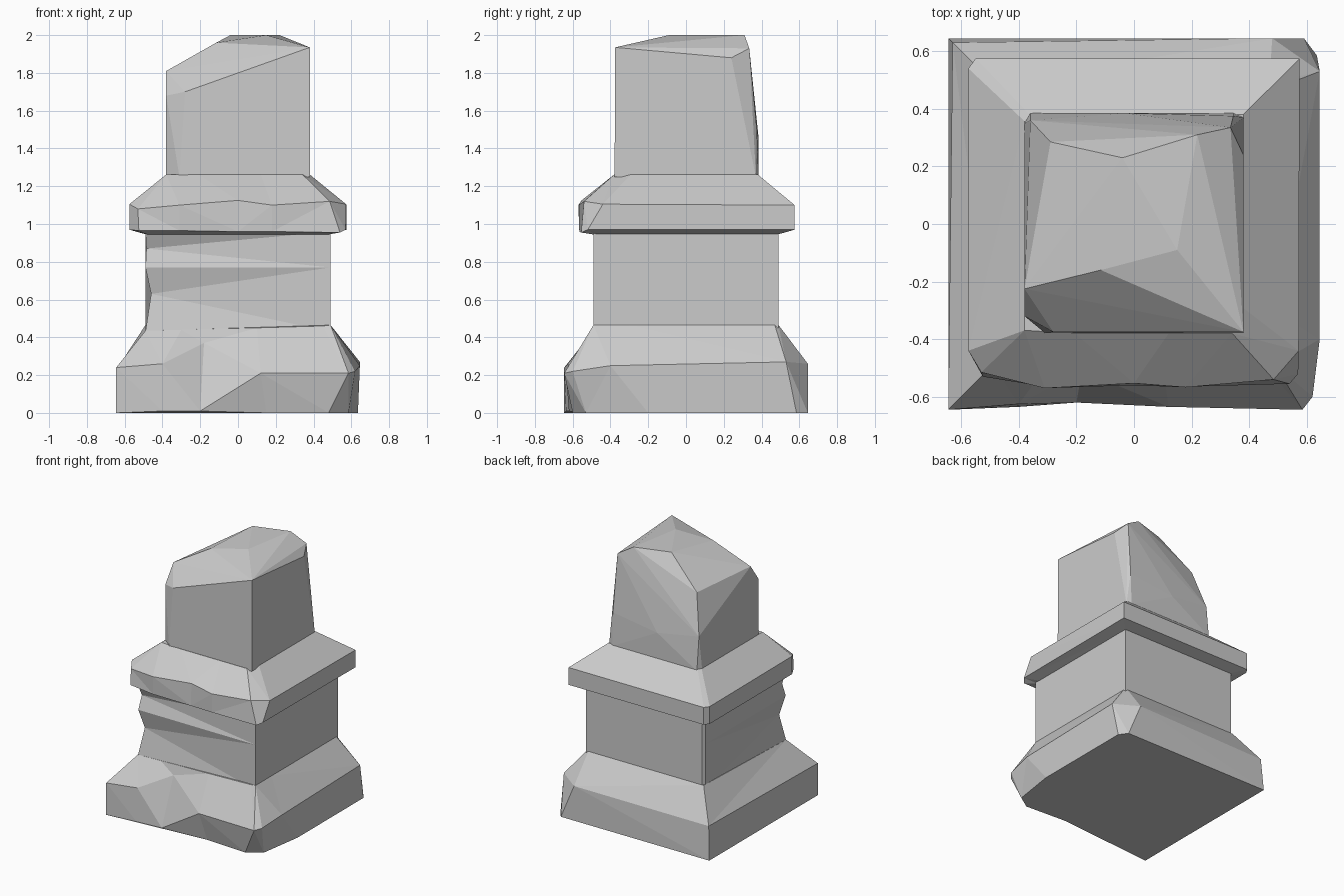
import bpy, bmesh


def finish(bm, name):
    bmesh.ops.recalc_face_normals(bm, faces=bm.faces)
    me = bpy.data.meshes.new(name)
    bm.to_mesh(me)
    bm.free()
    ob = bpy.data.objects.new(name, me)
    bpy.context.collection.objects.link(ob)
    return ob


def loft(name, rings):
    """Skin a stack of equal-length rings and cap both ends."""
    bm = bmesh.new()
    vs = [[bm.verts.new(p) for p in r] for r in rings]
    n = len(vs[0])
    for a, b in zip(vs, vs[1:]):
        for i in range(n):
            j = (i + 1) % n
            bm.faces.new((a[i], a[j], b[j], b[i]))
    bm.faces.new(vs[0][::-1])
    bm.faces.new(vs[-1])
    bmesh.ops.triangulate(bm, faces=[f for f in bm.faces if len(f.verts) == 4])
    bmesh.ops.dissolve_limit(bm, angle_limit=0.01, verts=bm.verts, edges=bm.edges)
    return finish(bm, name)


def squared(ring, h, z, tilt=0.0):
    """Push a ring's points out or in onto a square of half-width h."""
    out = []
    for x, y, _ in ring:
        k = h / max(abs(x), abs(y))
        out.append((x * k, y * k, z + tilt * x))
    return out


def hull(name, pts):
    bm = bmesh.new()
    for p in pts:
        bm.verts.new(p)
    res = bmesh.ops.convex_hull(bm, input=bm.verts)
    bmesh.ops.delete(bm, geom=[v for v in bm.verts if not v.link_faces], context='VERTS')
    bmesh.ops.dissolve_limit(bm, angle_limit=0.03, verts=bm.verts, edges=bm.edges)
    return finish(bm, name)


# Plinth: chipped front edge, worn front-right and back-right corners
bottom = [(-.645, -.645, 0), (-.4, -.635, .01), (-.2, -.62, .01), (.15, -.58, 0),
          (.48, -.6, 0), (.585, -.53, 0), (.635, -.2, 0), (.635, .585, 0),
          (.59, .645, 0), (-.645, .645, 0)]
rim = [(-.645, -.645, .24), (-.4, -.625, .26), (-.18, -.51, .37), (.12, -.635, .21),
       (.585, -.645, .21), (.62, -.6, .22), (.645, -.4, .25), (.645, .53, .27),
       (.48, .645, .26), (-.63, .63, .25)]
shoulder = [(-.49, -.49, .435), (-.3, -.49, .44), (-.15, -.49, .445), (.1, -.49, .45),
            (.45, -.49, .46), (.49, -.49, .465), (.49, -.3, .465), (.49, .47, .465),
            (.47, .49, .465), (-.49, .49, .465)]
loft("plinth", [bottom, rim, shoulder])


# Shaft: square, with a worn front-left edge
def shaft_ring(z, lx, ly):
    return [(lx, ly, z), (.49, -.49, z), (.49, .49, z), (-.475, .49, z), (-.49, .47, z)]


loft("shaft", [shaft_ring(z, x, y) for z, x, y in
               [(.43, -.49, -.49), (.63, -.46, -.45), (.77, -.49, -.485),
                (.87, -.485, -.45), (.96, -.49, -.49)]])

# Collar: sloped moulding with broken front corners
lip = [(-.575, -.44, .97), (-.525, -.53, .965), (-.31, -.565, .965), (0, -.56, .96),
       (.18, -.565, .96), (.54, -.555, .955), (.57, -.52, .97), (.575, .575, .97),
       (-.55, .575, .97), (-.575, .54, .97)]
edge = [(-.575, -.44, 1.105), (-.53, -.515, 1.08), (-.31, -.57, 1.1), (0, -.553, 1.125),
        (.18, -.567, 1.1), (.485, -.54, 1.12), (.572, -.44, 1.105), (.575, .575, 1.1),
        (-.55, .575, 1.1), (-.575, .54, 1.1)]
loft("collar", [squared(lip, .48, .943), lip, edge, squared(edge, .38, 1.262)])

# Broken upper block
hull("upper_block", [
    # foot, just inside the collar
    (-.38, -.32, 1.25), (-.31, -.378, 1.25), (.38, -.378, 1.25), (.38, .37, 1.25),
    (.345, .385, 1.25), (-.36, .385, 1.25), (-.38, .35, 1.25),
    # chipped rear corners
    (.38, .28, 1.58), (.345, .375, 1.5), (-.36, .36, 1.5), (-.03, .385, 1.45),
    # fractured crown
    (-.28, -.375, 1.7), (-.38, -.32, 1.68), (-.38, -.225, 1.81), (-.29, .285, 1.785),
    (-.115, -.16, 1.96), (.15, -.09, 2), (-.04, .23, 2), (.22, .31, 2),
    (.38, -.375, 1.935), (.38, .24, 1.88), (.335, .335, 1.93)])
